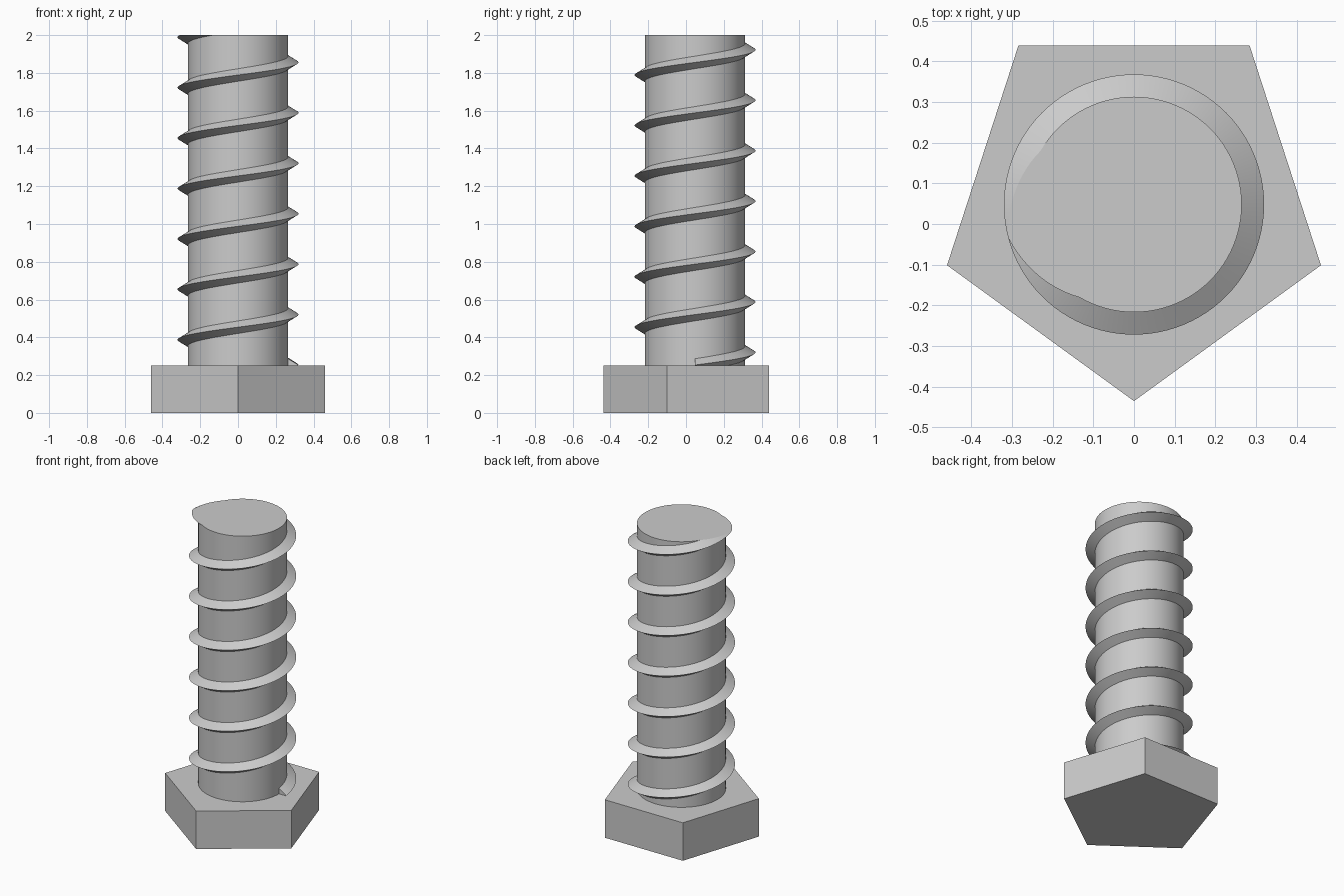
import bpy, bmesh, math
from mathutils import Vector

cube = bpy.data.objects.get("Cube")
if cube:
    bpy.data.objects.remove(cube, do_unlink=True)

AXIS_Y = 0.048
TOP = 2.0
HEAD_R, HEAD_H = 0.4835, 0.25
SHAFT_R, CREST_R = 0.265, 0.32
PITCH, START_Z, HALF = 0.267, 0.2535, 0.035

steel = bpy.data.materials.new("grey steel")
steel.use_nodes = True
colour = (0.6, 0.6, 0.6, 1)
steel.diffuse_color = colour
steel.node_tree.nodes["Principled BSDF"].inputs["Base Color"].default_value = colour


def finish(name, bm, smooth):
    """Turn a bmesh into a named, shaded object on the bolt axis."""
    bmesh.ops.recalc_face_normals(bm, faces=bm.faces[:])
    mesh = bpy.data.meshes.new(name)
    bm.to_mesh(mesh)
    bm.free()
    mesh.materials.append(steel)
    obj = bpy.data.objects.new(name, mesh)
    obj.location.y = AXIS_Y
    bpy.context.collection.objects.link(obj)
    if smooth:
        bpy.ops.object.select_all(action='DESELECT')
        obj.select_set(True)
        bpy.context.view_layer.objects.active = obj
        bpy.ops.object.shade_smooth_by_angle(angle=math.radians(30))


def prism(name, sides, radius, z0, z1, smooth=False):
    """Upright prism with one corner pointing to the front."""
    bm = bmesh.new()
    ring = []
    for i in range(sides):
        a = math.tau * i / sides - math.pi / 2
        ring.append(bm.verts.new((radius * math.cos(a), radius * math.sin(a), z0)))
    base = bm.faces.new(ring)
    side = bmesh.ops.extrude_face_region(bm, geom=[base], use_keep_orig=True)
    top = [g for g in side["geom"] if isinstance(g, bmesh.types.BMVert)]
    bmesh.ops.translate(bm, verts=top, vec=(0, 0, z1 - z0))
    finish(name, bm, smooth)


# Five-sided head and round shaft
prism("bolt_head", 5, HEAD_R, 0, HEAD_H)
prism("shaft", 96, SHAFT_R, HEAD_H, TOP, smooth=True)

# Helical thread: a triangular section swept upwards, trimmed flush with the top
bm = bmesh.new()
steps = 96
inner = SHAFT_R - 0.003
section = [(inner, -HALF), (CREST_R, 0), (inner, HALF)]
count = int(steps * (TOP + 2 * HALF - START_Z) / PITCH) + 1
previous = None
for i in range(count + 1):
    a = math.tau * i / steps
    z = START_Z + PITCH * i / steps
    ring = [bm.verts.new((r * math.cos(a), r * math.sin(a), z + dz)) for r, dz in section]
    if previous:
        for k in range(3):
            n = (k + 1) % 3
            bm.faces.new((previous[k], previous[n], ring[n], ring[k]))
    else:
        bm.faces.new(ring)
    previous = ring
cut = bmesh.ops.bisect_plane(
    bm, geom=bm.verts[:] + bm.edges[:] + bm.faces[:],
    plane_co=Vector((0, 0, TOP)), plane_no=Vector((0, 0, 1)), clear_outer=True)
rim = [g for g in cut["geom_cut"] if isinstance(g, bmesh.types.BMEdge)]
cap = bmesh.ops.edgeloop_fill(bm, edges=rim)
bmesh.ops.triangulate(bm, faces=cap["faces"])
finish("thread", bm, smooth=True)
